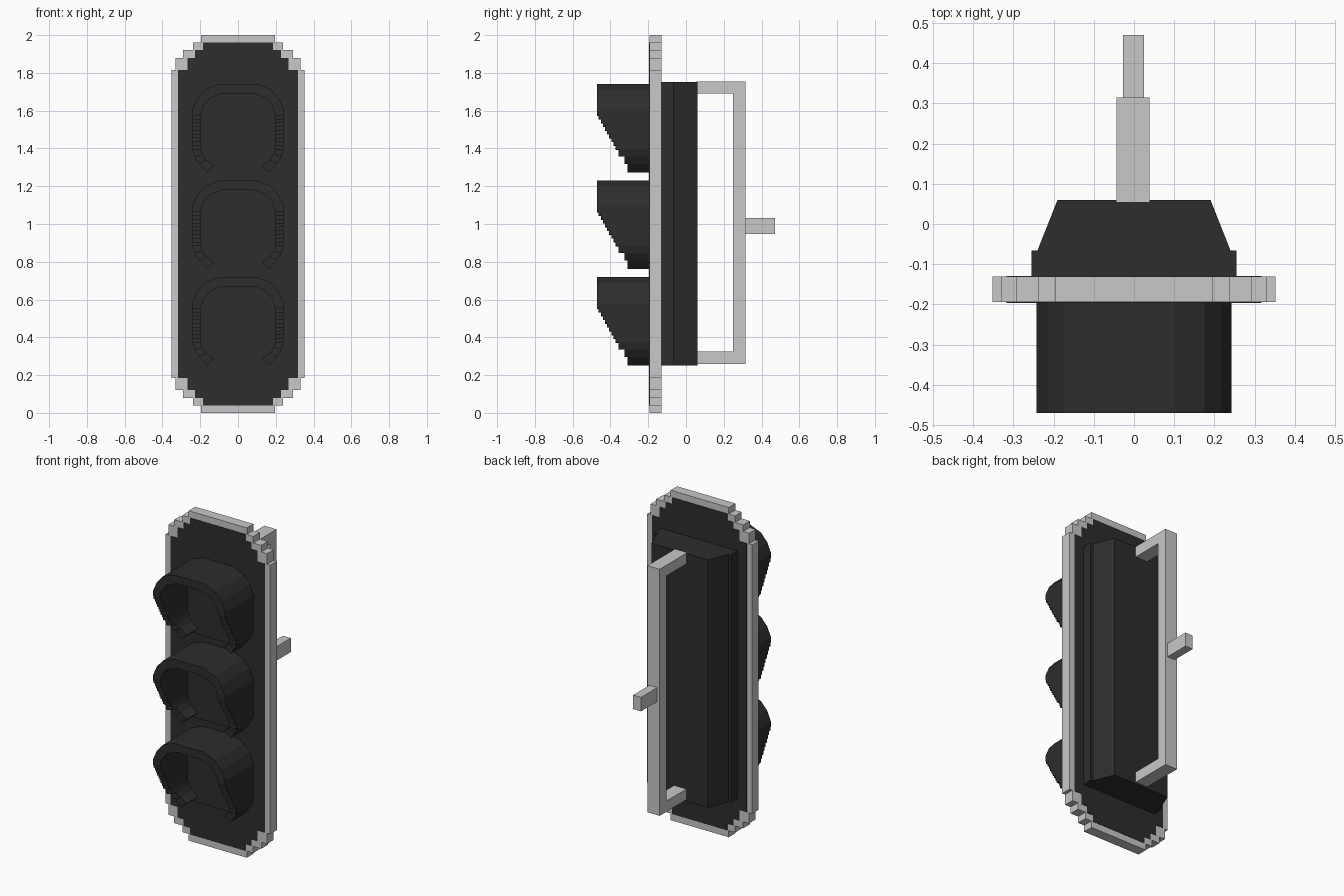
import bpy, bmesh

if "Cube" in bpy.data.objects:
    bpy.data.objects.remove(bpy.data.objects["Cube"])


def material(name, value):
    m = bpy.data.materials.new(name)
    m.diffuse_color = (value, value, value, 1)
    m.use_nodes = True
    m.node_tree.nodes["Principled BSDF"].inputs["Base Color"].default_value = m.diffuse_color
    return m


BLACK = material("matte black", 0.026)
GREY = material("light grey", 0.58)


def make(name, verts, faces, mat):
    me = bpy.data.meshes.new(name)
    me.from_pydata(verts, [], faces)
    bm = bmesh.new()
    bm.from_mesh(me)
    bmesh.ops.remove_doubles(bm, verts=bm.verts, dist=1e-5)
    bmesh.ops.recalc_face_normals(bm, faces=bm.faces)
    bm.to_mesh(me)
    bm.free()
    me.materials.append(mat)
    ob = bpy.data.objects.new(name, me)
    bpy.context.collection.objects.link(ob)
    return ob


def prism(name, outline, lo, hi, axis, mat):
    """Extrude a 2D outline along y (outline in x,z) or x or z."""
    place = {"x": lambda p, t: (t, p[0], p[1]),
             "y": lambda p, t: (p[0], t, p[1]),
             "z": lambda p, t: (p[0], p[1], t)}[axis]
    n = len(outline)
    verts = [place(p, t) for t in (lo, hi) for p in outline]
    faces = [list(range(n)), list(range(n, 2 * n))]
    faces += [(i, (i + 1) % n, n + (i + 1) % n, n + i) for i in range(n)]
    return make(name, verts, faces, mat)


def stepped(corners):
    """Mirror an upper right staircase into a full outline centred on z = 1."""
    pts = []
    for i, (x, z) in enumerate(corners):
        pts.append((x, z))
        if i + 1 < len(corners):
            pts.append((x, corners[i + 1][1]))
    pts.append((corners[-1][0], 2 - corners[-1][1]))
    pts = pts[:-1]
    right = pts + [(x, 2 - z) for x, z in reversed(pts)]
    return right + [(-x, z) for x, z in reversed(right)]


# Backing plate with a light edge and dark faces
prism("backing_plate", stepped([(0.195, 2.0), (0.238, 1.96), (0.292, 1.92),
      (0.331, 1.88), (0.352, 1.815)]), -0.194, -0.131, "y", GREY)
inner = stepped([(0.185, 1.96), (0.228, 1.92), (0.267, 1.88), (0.317, 1.815)])
prism("front_panel", inner, -0.196, -0.193, "y", BLACK)
prism("rear_panel", inner, -0.132, -0.129, "y", BLACK)

# Rear housing: shallow base, then tapered sides
half = [(0.255, -0.13), (0.255, -0.066), (0.24, -0.066), (0.19, 0.06)]
prism("rear_housing", half + [(-x, y) for x, y in reversed(half)],
      0.25, 1.753, "z", BLACK)

# Mounting bracket and its peg
prism("mounting_bracket", [(0.055, 0.26), (0.315, 0.26), (0.315, 1.755), (0.055, 1.755),
      (0.055, 1.69), (0.25, 1.69), (0.25, 0.325), (0.055, 0.325)],
      -0.044, 0.038, "x", GREY)
prism("mounting_peg", [(0.31, 0.948), (0.47, 0.948), (0.47, 1.033), (0.31, 1.033)],
      -0.027, 0.025, "x", GREY)

# Visor half section, from top centre down to the lower tip
outer_half = [(0.1, 1.742), (0.175, 1.712), (0.216, 1.665), (0.242, 1.605)]
inner_half = [(0.085, 1.692), (0.15, 1.665), (0.183, 1.625), (0.196, 1.578)]
depths = [-0.47] * 4
STEPS = 9
for k in range(STEPS + 1):
    z = 1.575 - 0.18 * k / STEPS
    outer_half.append((0.242, z))
    inner_half.append((0.196, z - 0.002))
    depths.append(-0.462 + 0.1 * k / STEPS)
depths[-1] = -0.357
outer_half += [(0.23, 1.357), (0.205, 1.318), (0.165, 1.273)]
inner_half += [(0.187, 1.367), (0.167, 1.338), (0.127, 1.308)]
depths += [-0.325, -0.31]          # one depth per segment below its upper point

outer = [(-x, z) for x, z in reversed(outer_half)] + outer_half
inner_pts = [(-x, z) for x, z in reversed(inner_half)] + inner_half
seg_depth = list(reversed(depths)) + [-0.47] + depths
BASE = -0.195


def visor(name, dz):
    verts, faces = [], []

    def quad(*pts):
        faces.append(range(len(verts), len(verts) + 4))
        verts.extend((x, y, z + dz) for (x, z), y in pts)

    n = len(outer) - 1
    for i in range(n):
        d, a, b = seg_depth[i], outer[i], outer[i + 1]
        c, e = inner_pts[i], inner_pts[i + 1]
        quad((a, d), (b, d), (e, d), (c, d))                # front rim
        quad((a, BASE), (b, BASE), (b, d), (a, d))          # outer wall
        quad((c, BASE), (e, BASE), (e, d), (c, d))          # inner wall
    for i in range(n + 1):                                  # risers and end caps
        d0 = seg_depth[i - 1] if i > 0 else BASE
        d1 = seg_depth[i] if i < n else BASE
        if abs(d0 - d1) > 1e-6:
            a, c = outer[i], inner_pts[i]
            quad((a, d0), (a, d1), (c, d1), (c, d0))
    make(name, verts, faces, BLACK)


# Three signal heads, each a thin lens plate under a visor
for n, label in enumerate(("upper", "middle", "lower")):
    dz = -0.511 * n
    visor(label + "_visor", dz)
    prism(label + "_lens", [(x * 0.99, z + dz) for x, z in outer], -0.203, -0.195, "y", BLACK)
